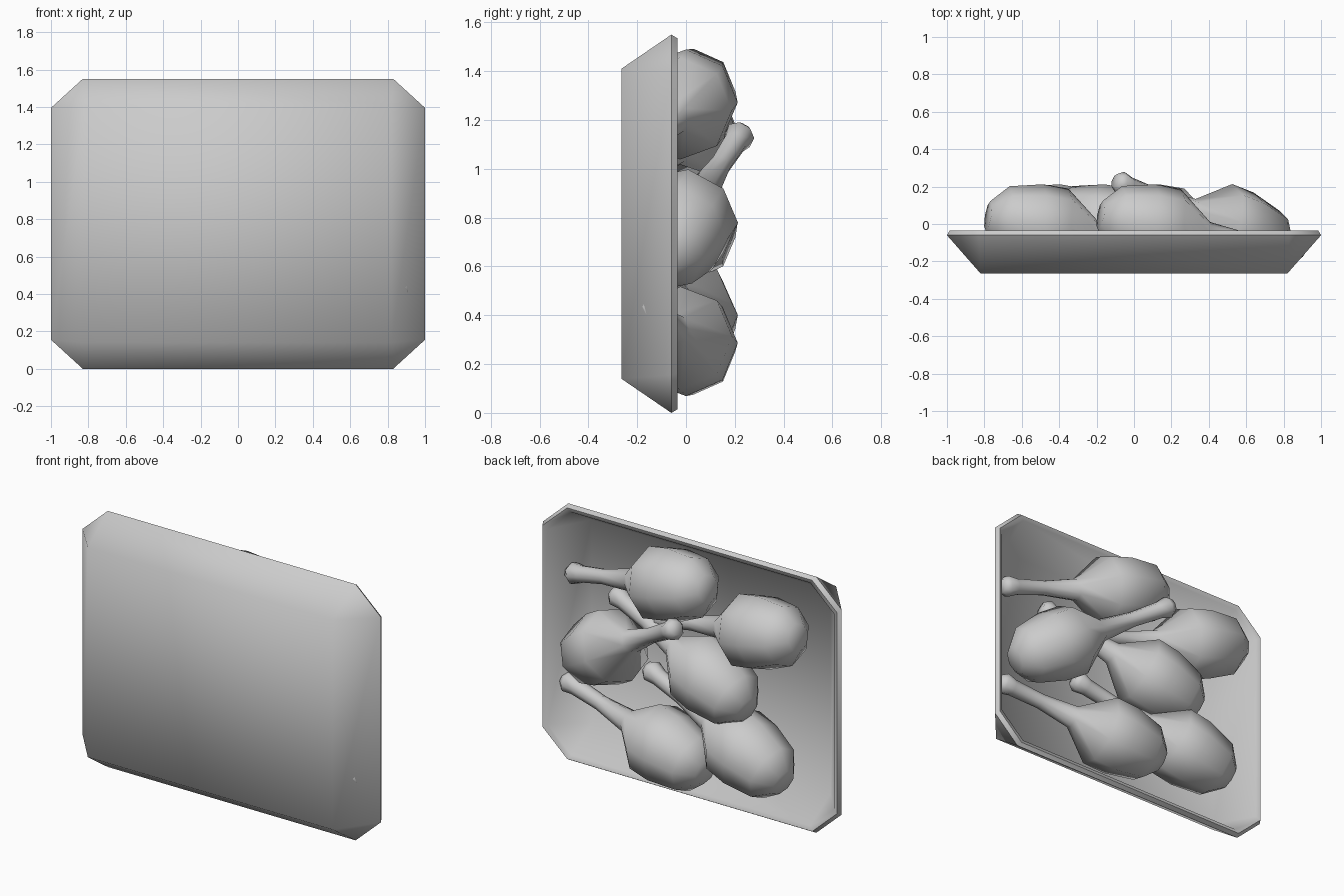
import bpy, bmesh, math
from mathutils import Vector

if "Cube" in bpy.data.objects:
    bpy.data.objects.remove(bpy.data.objects["Cube"])

ZC = 0.775  # mid height of the tray


def loft(name, rings, angle):
    """Skin a closed solid over a list of equal-length vertex rings."""
    bm = bmesh.new()
    loops = [[bm.verts.new(p) for p in ring] for ring in rings]
    n = len(loops[0])
    for a, b in zip(loops, loops[1:]):
        for i in range(n):
            j = (i + 1) % n
            bm.faces.new((a[i], a[j], b[j], b[i]))
    bm.faces.new(loops[0][::-1])
    bm.faces.new(loops[-1])
    bmesh.ops.remove_doubles(bm, verts=bm.verts, dist=0.0005)
    bmesh.ops.recalc_face_normals(bm, faces=bm.faces)
    me = bpy.data.meshes.new(name)
    bm.to_mesh(me)
    bm.free()
    ob = bpy.data.objects.new(name, me)
    bpy.context.collection.objects.link(ob)
    bpy.ops.object.select_all(action='DESELECT')
    ob.select_set(True)
    bpy.context.view_layer.objects.active = ob
    bpy.ops.object.shade_smooth_by_angle(angle=math.radians(angle))
    return ob


def cut_rect(y, hx, hz, cx, cz):
    """Rectangle with clipped corners, facing y."""
    pts = []
    for sx, sz in ((1, 1), (-1, 1), (-1, -1), (1, -1)):
        pair = [(sx * hx, sz * (hz - cz)), (sx * (hx - cx), sz * hz)]
        pts += pair if sx * sz > 0 else pair[::-1]
    return [(x, y, ZC + z) for x, z in pts]


# Tray: outer base, outer rim, lip, inner rim, inner floor
loft("tray", [
    cut_rect(-0.265, 0.82, 0.635, 0, 0),
    cut_rect(-0.06, 1.0, 0.775, 0.17, 0.155),
    cut_rect(-0.035, 0.985, 0.76, 0.165, 0.15),
    cut_rect(-0.045, 0.96, 0.735, 0.16, 0.145),
    cut_rect(-0.24, 0.80, 0.615, 0, 0),
], 60)

# Drumstick profile: distance from bulb centre towards the tip, radius
PROFILE = [(-0.27, 0.08), (-0.18, 0.175), (0.0, 0.215), (0.14, 0.215),
           (0.33, 0.068), (0.55, 0.045), (0.74, 0.05), (0.80, 0.064), (0.835, 0.04)]


def drumstick(name, centre, tip):
    c = Vector(centre)
    axis = (Vector(tip) - c).normalized()
    u = (Vector((0, 1, 0)) - axis * axis.y).normalized()
    v = axis.cross(u)
    rings = [[c + axis * t + (u * math.cos(k * math.pi / 4) + v * math.sin(k * math.pi / 4)) * r
              for k in range(8)] for t, r in PROFILE]
    loft(name, rings, 65)


# Drumsticks laid in the tray: bulb centre, tip of the bone
STICKS = [
    ((0.08, 0.0, 1.28), (0.86, -0.14, 1.09)),
    ((-0.52, 0.0, 1.15), (0.25, -0.13, 0.98)),
    ((0.58, -0.035, 0.745), (-0.06, 0.215, 1.13)),
    ((-0.19, 0.0, 0.77), (0.53, -0.13, 1.03)),
    ((0.10, 0.0, 0.28), (0.87, -0.13, 0.43)),
    ((-0.43, 0.0, 0.39), (0.34, -0.13, 0.655)),
]
for i, (c, t) in enumerate(STICKS):
    drumstick(f"drumstick_{i + 1}", c, t)
